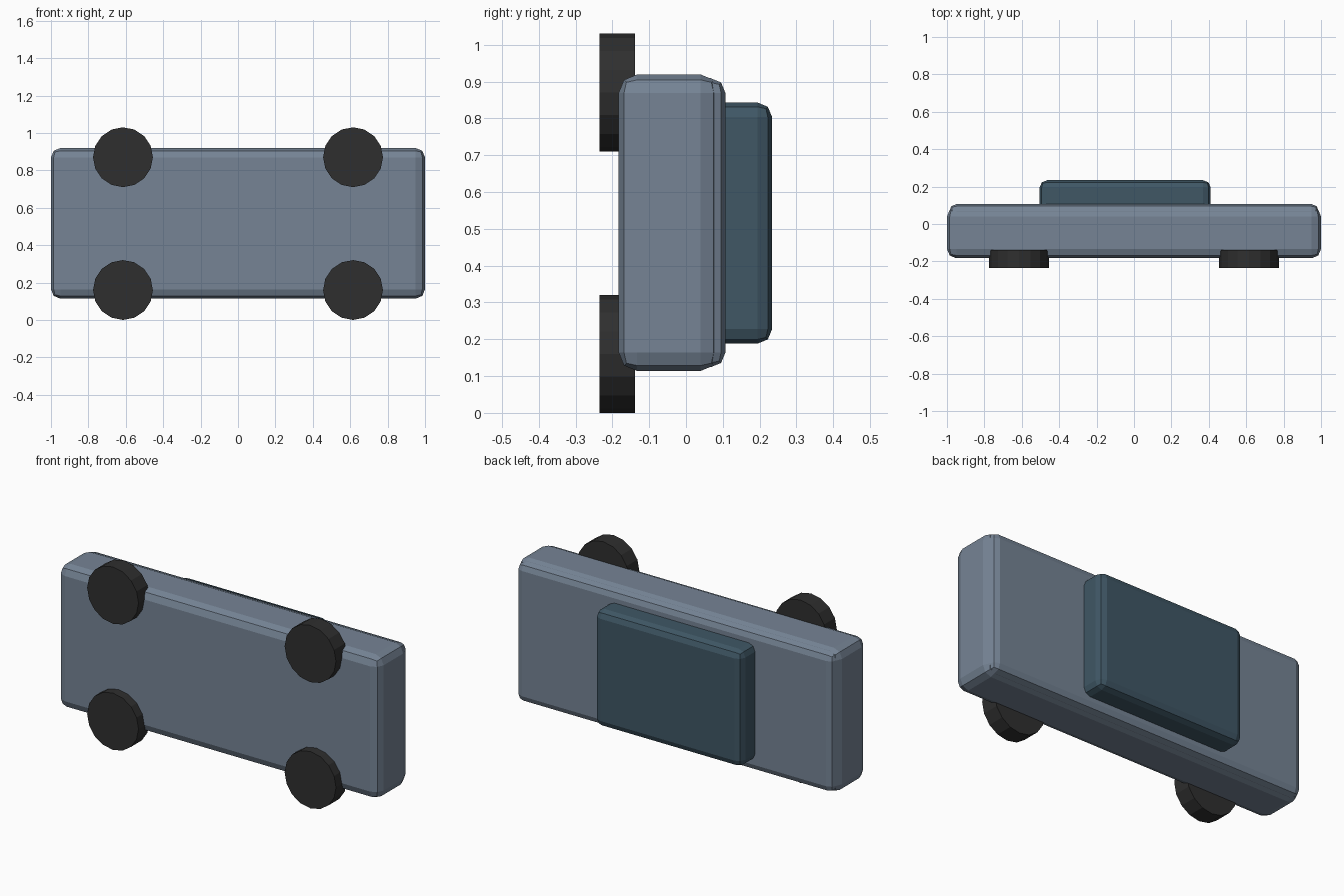
import bpy, bmesh, math
from mathutils import Matrix

if "Cube" in bpy.data.objects:
    bpy.data.objects.remove(bpy.data.objects["Cube"])


def material(name, colour):
    m = bpy.data.materials.new(name)
    m.diffuse_color = (*colour, 1)
    m.use_nodes = True
    m.node_tree.nodes["Principled BSDF"].inputs["Base Color"].default_value = m.diffuse_color
    return m


PAINT = material("slate paint", (0.18, 0.23, 0.30))
CABIN = material("dark teal", (0.05, 0.095, 0.13))
RUBBER = material("black rubber", (0.028, 0.028, 0.028))


def finish(name, bm, mat):
    mesh = bpy.data.meshes.new(name)
    bm.to_mesh(mesh)
    bm.free()
    mesh.materials.append(mat)
    obj = bpy.data.objects.new(name, mesh)
    bpy.context.collection.objects.link(obj)
    return obj


def rounded_box(name, lo, hi, bevel, mat):
    bm = bmesh.new()
    bmesh.ops.create_cube(bm, size=1)
    for v in bm.verts:
        v.co = [(a + b) / 2 + c * (b - a) for a, b, c in zip(lo, hi, v.co)]
    bmesh.ops.bevel(bm, geom=bm.edges[:], offset=bevel, segments=2,
                    profile=0.5, affect='EDGES')
    return finish(name, bm, mat)


def wheel(name, x, z):
    bm = bmesh.new()
    bmesh.ops.create_cone(bm, cap_ends=True, segments=16, radius1=0.16,
                          radius2=0.16, depth=0.096)
    place = Matrix.Translation((x, -0.187, z)) @ Matrix.Rotation(math.pi / 2, 4, 'X')
    bmesh.ops.transform(bm, matrix=place, verts=bm.verts[:])
    return finish(name, bm, RUBBER)


# Main body and the slightly smaller deck the cabin sits on
rounded_box("body", (-1, -0.183, 0.114), (1, 0.09, 0.919), 0.05, PAINT)
rounded_box("deck", (-0.988, -0.06, 0.124), (0.988, 0.107, 0.909), 0.04, PAINT)

# Cabin block, offset toward one end
rounded_box("cabin", (-0.505, 0.03, 0.188), (0.41, 0.234, 0.843), 0.04, CABIN)

# Four wheels
for end, x in (("left", -0.615), ("right", 0.615)):
    for level, z in (("lower", 0.16), ("upper", 0.87)):
        wheel(f"{level}_{end}_wheel", x, z)
